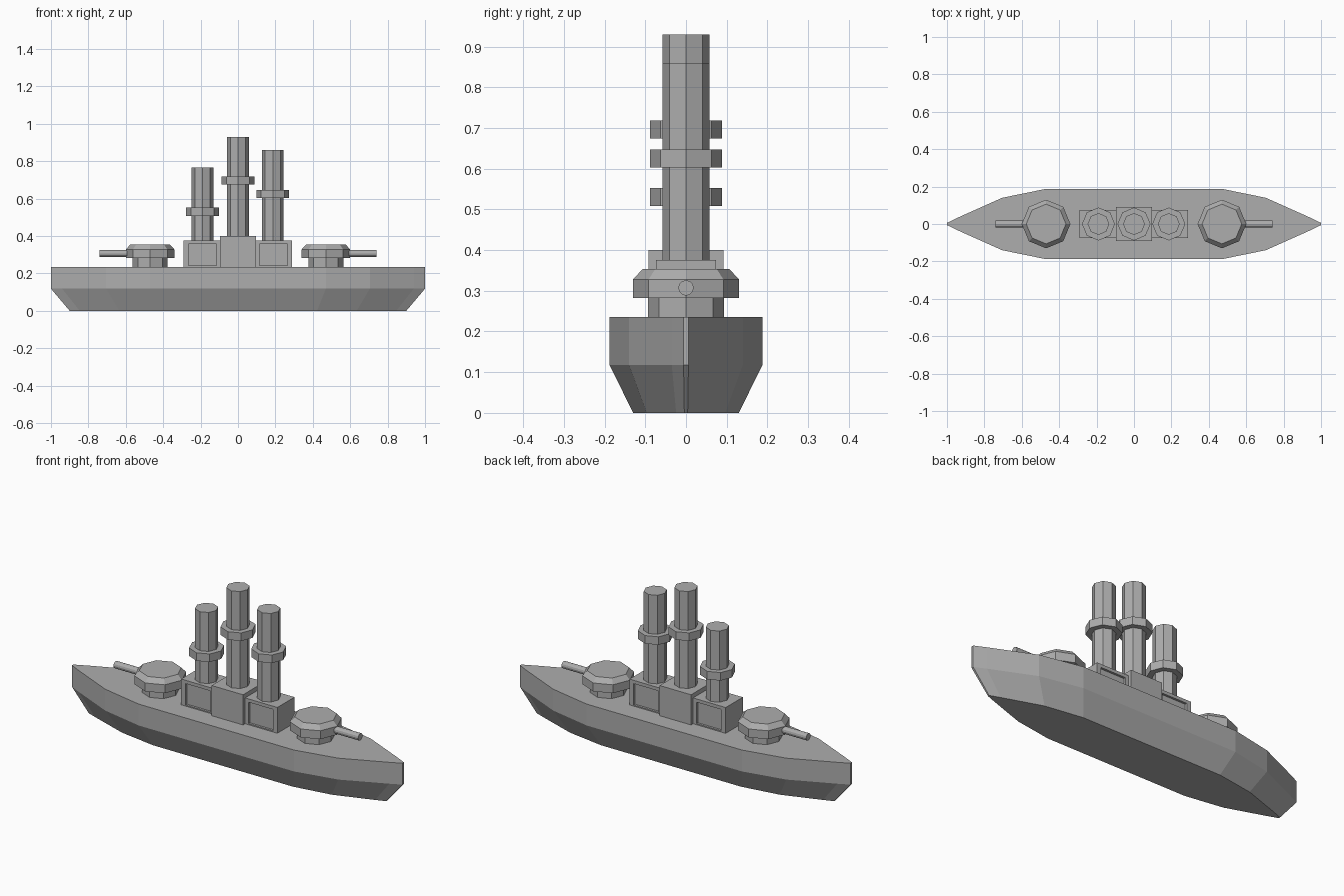
import bpy, bmesh
from math import pi, cos, sin

if "Cube" in bpy.data.objects:
    bpy.data.objects.remove(bpy.data.objects["Cube"])

# Dark grey paint shared by all parts
paint = bpy.data.materials.new("dark_grey_paint")
paint.diffuse_color = (0.42, 0.42, 0.42, 1)
paint.use_nodes = True
paint.node_tree.nodes["Principled BSDF"].inputs["Base Color"].default_value = paint.diffuse_color


def make_object(name, bm):
    bmesh.ops.recalc_face_normals(bm, faces=bm.faces[:])
    mesh = bpy.data.meshes.new(name)
    bm.to_mesh(mesh)
    bm.free()
    mesh.materials.append(paint)
    obj = bpy.data.objects.new(name, mesh)
    bpy.context.collection.objects.link(obj)
    return obj


def loft(name, rings):
    """Join closed rings of points into a capped solid."""
    bm = bmesh.new()
    loops = [[bm.verts.new(p) for p in ring] for ring in rings]
    n = len(loops[0])
    for a, b in zip(loops, loops[1:]):
        for i in range(n):
            j = (i + 1) % n
            bm.faces.new((a[i], a[j], b[j], b[i]))
    bm.faces.new(loops[0])
    bm.faces.new(loops[-1])
    return make_object(name, bm)


def octagon(x, r, z):
    return [(x + r * cos(i * pi / 4), r * sin(i * pi / 4), z) for i in range(8)]


def prism(name, x, profile):
    """Eight-sided solid from (radius, height) pairs."""
    return loft(name, [octagon(x, r, z) for r, z in profile])


def box(name, x0, x1, half_y, z0, z1, panel=None):
    bm = bmesh.new()
    bmesh.ops.create_cube(bm, size=1)
    for v in bm.verts:
        v.co = (x1 if v.co.x > 0 else x0,
                half_y if v.co.y > 0 else -half_y,
                z1 if v.co.z > 0 else z0)
    if panel:
        # Flat frame, then a straight-walled recess, on the front and back
        px0, px1, pz0, pz1 = panel
        xm, zm = (x0 + x1) / 2, (z0 + z1) / 2
        bm.normal_update()
        for f in [f for f in bm.faces if abs(f.normal.y) > 0.9]:
            bmesh.ops.inset_individual(bm, faces=[f], thickness=0.01)
            for v in f.verts:
                v.co.x = px1 if v.co.x > xm else px0
                v.co.z = pz1 if v.co.z > zm else pz0
            inner = bmesh.ops.extrude_discrete_faces(bm, faces=[f])["faces"]
            for v in inner[0].verts:
                v.co.y *= 1 - 0.012 / half_y
    return make_object(name, bm)


# Hull: one mirrored deck outline, narrowed towards the flat bottom
quarter = [(1.0, 0.006), (0.94, 0.035), (0.705, 0.14), (0.47, 0.188)]
upper = quarter + [(-x, y) for x, y in reversed(quarter)]
outline = upper + [(x, -y) for x, y in reversed(upper)]
loft("hull", [[(x * sx, y * sy, z) for x, y in outline]
              for sx, sy, z in ((0.9, 0.69, 0), (1, 1, 0.118), (1, 1, 0.235))])

# Deckhouses
box("central_deckhouse", -0.095, 0.095, 0.092, 0.235, 0.40)
box("aft_deckhouse", -0.292, -0.09, 0.074, 0.235, 0.376,
    (-0.265, -0.115, 0.241, 0.358))
box("fore_deckhouse", 0.09, 0.29, 0.074, 0.235, 0.376,
    (0.115, 0.265, 0.241, 0.358))

# Funnels with collars
for name, x, base, top, collar in (("aft", -0.19, 0.37, 0.765, 0.53),
                                   ("central", 0.0, 0.39, 0.93, 0.696),
                                   ("fore", 0.186, 0.37, 0.86, 0.625)):
    prism(name + "_funnel", x, [(0.058, base), (0.058, top)])
    prism(name + "_funnel_collar", x,
          [(0.088, collar - 0.022), (0.088, collar + 0.022)])

# Gun turrets, barrels pointing outwards
for name, side in (("aft", -1), ("fore", 1)):
    x = side * 0.47
    prism(name + "_turret_base", x, [(0.093, 0.23), (0.093, 0.285)])
    prism(name + "_turret", x, [(0.13, 0.282), (0.13, 0.328), (0.106, 0.354)])
    bpy.ops.mesh.primitive_cylinder_add(
        vertices=12, radius=0.019, depth=0.2,
        location=(side * 0.64, 0, 0.307), rotation=(0, pi / 2, 0))
    barrel = bpy.context.object
    barrel.name = name + "_gun_barrel"
    barrel.data.materials.append(paint)
